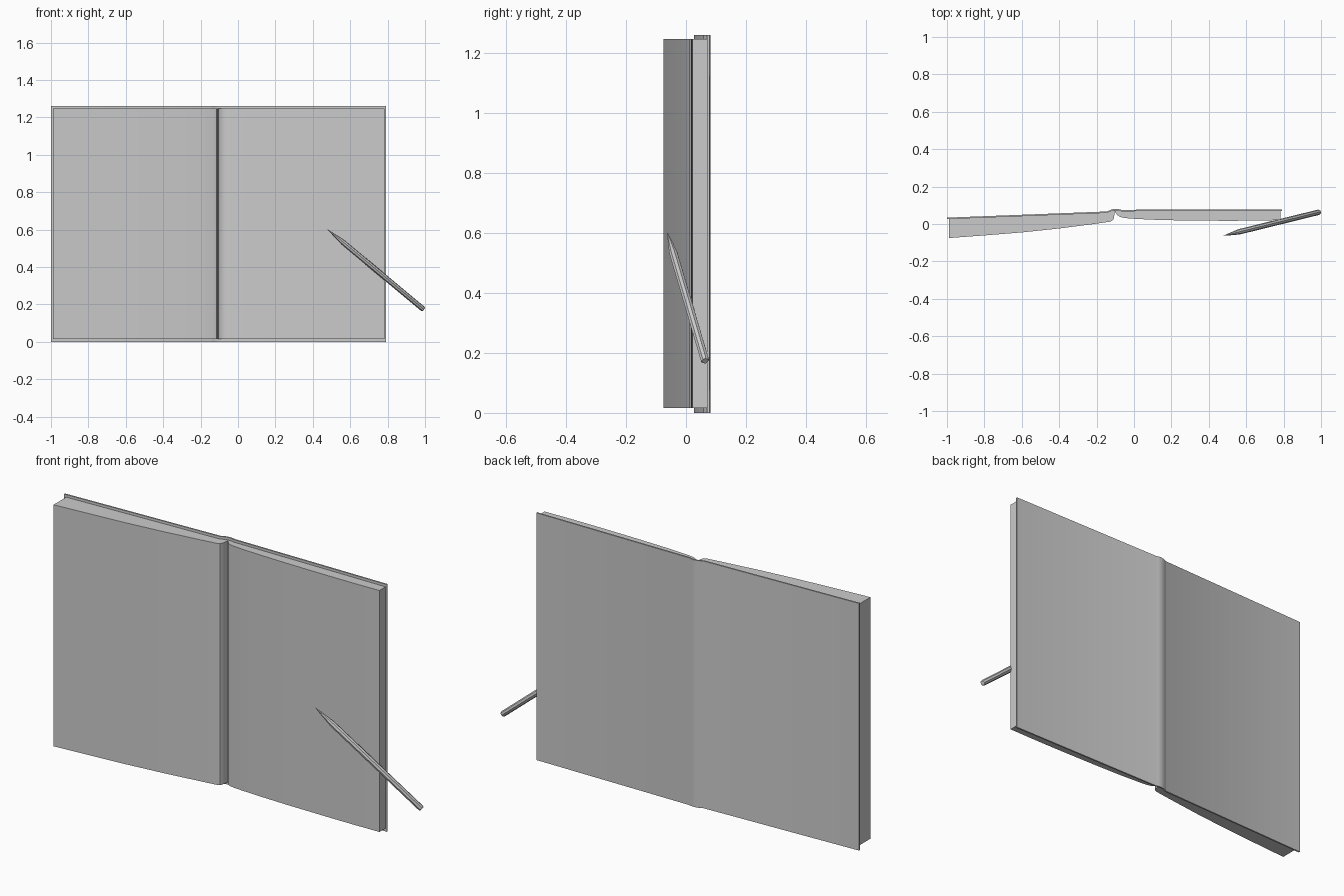
import bpy, bmesh
from mathutils import Vector

if "Cube" in bpy.data.objects:
    bpy.data.objects.remove(bpy.data.objects["Cube"])


def finish(bm, name, angle=0.6):
    bmesh.ops.recalc_face_normals(bm, faces=bm.faces)
    me = bpy.data.meshes.new(name)
    bm.to_mesh(me)
    bm.free()
    ob = bpy.data.objects.new(name, me)
    bpy.context.collection.objects.link(ob)
    bpy.ops.object.select_all(action='DESELECT')
    ob.select_set(True)
    bpy.context.view_layer.objects.active = ob
    bpy.ops.object.shade_smooth_by_angle(angle=angle)
    return ob


def extrude_profile(name, pts, z0, z1):
    """Raise a closed outline in the xy plane from z0 to z1."""
    bm = bmesh.new()
    face = bm.faces.new([bm.verts.new((x, y, z0)) for x, y in pts])
    top = bmesh.ops.extrude_face_region(bm, geom=[face])['geom']
    bmesh.ops.translate(bm, vec=(0, 0, z1 - z0),
                        verts=[g for g in top if isinstance(g, bmesh.types.BMVert)])
    return finish(bm, name)


# Cover: one thin sheet with a raised, rounded spine
back = [(-1, .034), (-.145, .067), (-.135, .071), (-.12, .078), (-.1, .081),
        (-.082, .079), (-.07, .076), (.79, .078)]
front = [(x, y - .008) for x, y in reversed(back)]
extrude_profile("cover", back + front, 0, 1.26)

# Left page block, thick at the outer edge and curling into the gutter
extrude_profile("left_pages", [
    (-.988, .028), (-.145, .06), (-.12, .07), (-.104, .073),
    (-.105, .05), (-.108, .03), (-.115, .018), (-.13, .012), (-.2, .002),
    (-.4, -.024), (-.6, -.045), (-.8, -.061), (-.988, -.075)], .016, 1.247)

# Right page block, nearly even in thickness
extrude_profile("right_pages", [
    (.783, .071), (-.07, .069), (-.085, .072), (-.104, .073),
    (-.1, .062), (-.09, .049), (-.075, .038), (-.05, .032), (0, .028),
    (.1, .023), (.25, .019), (.5, .017), (.65, .018), (.783, .021)], .016, 1.247)

# Pencil: lathed rings along its axis, sharp tip and softened end
tip, end = Vector((.48, -.062, .6)), Vector((.992, .064, .173))
axis = end - tip
length = axis.length
turn = axis.to_track_quat('Z', 'Y')
sides = 8
rings = [(0, .001), (.045, .007), (.11, .0145), (length - .006, .0145), (length, .011)]
bm = bmesh.new()
loops = []
for d, r in rings:
    ring = bmesh.ops.create_circle(bm, segments=sides, radius=r)['verts']
    for v in ring:
        v.co = tip + turn @ (v.co + Vector((0, 0, d)))
    loops.append(ring)
for a, b in zip(loops, loops[1:]):
    for i in range(sides):
        j = (i + 1) % sides
        bm.faces.new((a[i], a[j], b[j], b[i]))
bm.faces.new(loops[0])
bm.faces.new(loops[-1])
finish(bm, "pencil", .5)
